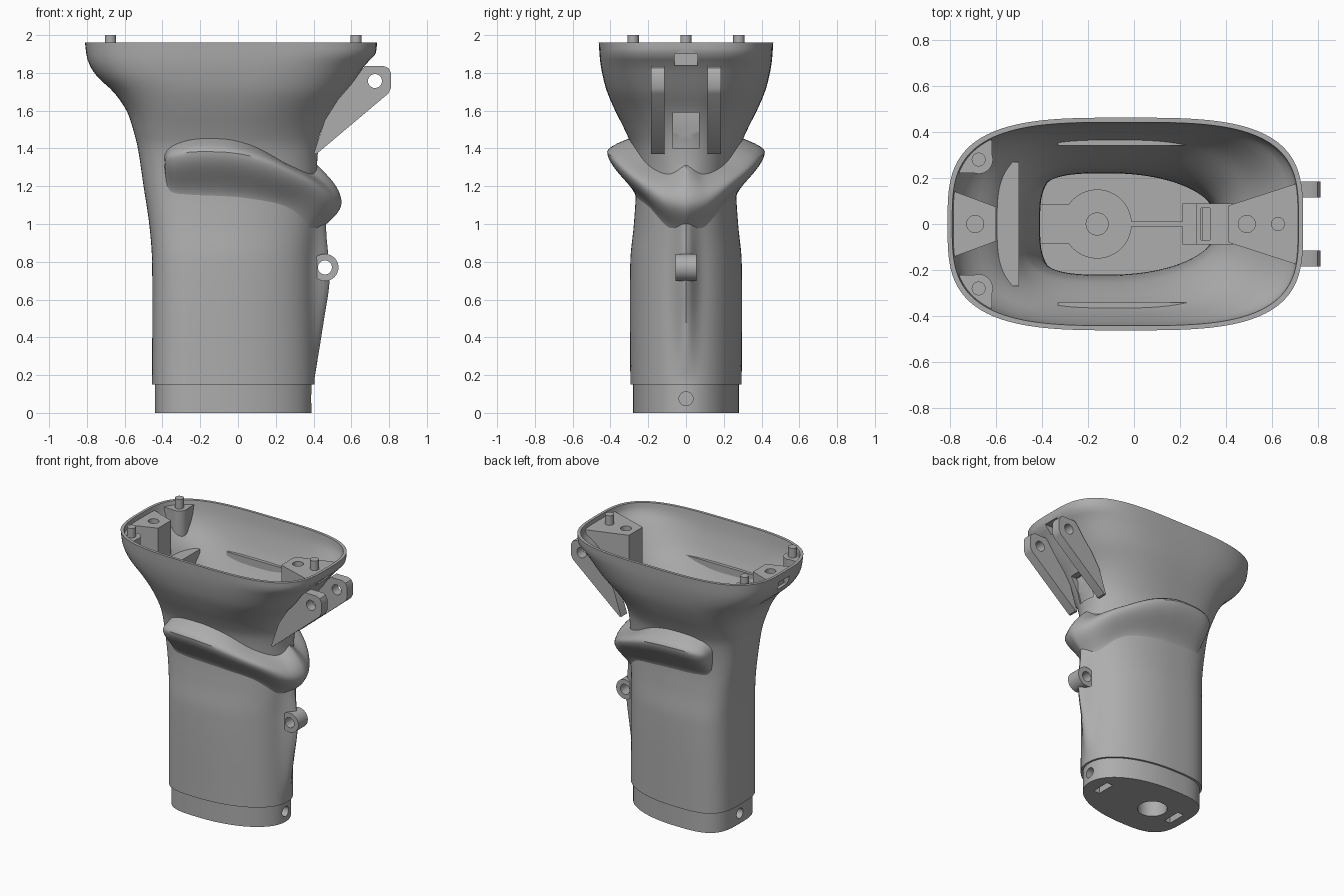
import bpy, bmesh
from math import sin, cos, pi, radians, copysign

if "Cube" in bpy.data.objects:
    bpy.data.objects.remove(bpy.data.objects["Cube"])

grey = bpy.data.materials.new("plain grey")
grey.use_nodes = True
grey.diffuse_color = (0.42, 0.42, 0.42, 1)
grey.node_tree.nodes["Principled BSDF"].inputs["Base Color"].default_value = grey.diffuse_color

SIDES = 128
helpers = []


def make(name, rings, closed=True, helper=False):
    """Skin a list of point rings into one mesh object."""
    bm = bmesh.new()
    rows = [[bm.verts.new(p) for p in ring] for ring in rings]
    n = len(rows[0])
    for low, high in zip(rows, rows[1:]):
        for i in range(n if closed else n - 1):
            j = (i + 1) % n
            bm.faces.new((low[i], low[j], high[j], high[i]))
    if closed:
        bm.faces.new(rows[0][::-1])
        bm.faces.new(rows[-1])
    bmesh.ops.recalc_face_normals(bm, faces=bm.faces)
    mesh = bpy.data.meshes.new(name)
    bm.to_mesh(mesh)
    bm.free()
    mesh.materials.append(grey)
    obj = bpy.data.objects.new(name, mesh)
    bpy.context.collection.objects.link(obj)
    if helper:
        obj.hide_render = True
        helpers.append(obj)
    return obj


def prism(name, points, axis, low, high, helper=False):
    place = {"x": lambda a, b, h: (h, a, b),
             "y": lambda a, b, h: (a, h, b),
             "z": lambda a, b, h: (a, b, h)}[axis]
    return make(name, [[place(a, b, h) for a, b in points] for h in (low, high)], helper=helper)


def box(name, x, y, z, helper=False):
    rect = [(x[0], y[0]), (x[1], y[0]), (x[1], y[1]), (x[0], y[1])]
    return prism(name, rect, "z", *z, helper)


def circle(a, b, r, n=32):
    return [(a + r * cos(2 * pi * i / n), b + r * sin(2 * pi * i / n)) for i in range(n)]


def boolean(obj, other, operation="DIFFERENCE"):
    mod = obj.modifiers.new("trim", "BOOLEAN")
    mod.object, mod.operation, mod.solver = other, operation, "EXACT"
    bpy.context.view_layer.objects.active = obj
    bpy.ops.object.modifier_apply(modifier=mod.name)
    return obj


def blend(keys, t):
    """Smooth curve through rows of (t, values...)."""
    t = min(max(t, keys[0][0]), keys[-1][0])
    i = max(k for k in range(len(keys) - 1) if keys[k][0] <= t)
    a, b = keys[i], keys[i + 1]
    p, q = keys[max(i - 1, 0)], keys[min(i + 2, len(keys) - 1)]
    h = b[0] - a[0]
    u = (t - a[0]) / h
    out = []
    for c in range(1, len(a)):
        m0 = (b[c] - p[c]) / (b[0] - p[0]) * h
        m1 = (q[c] - a[c]) / (q[0] - a[0]) * h
        out.append((2*u**3 - 3*u*u + 1) * a[c] + (u**3 - 2*u*u + u) * m0
                   + (3*u*u - 2*u**3) * b[c] + (u**3 - u*u) * m1)
    return out


# Body sections: height, back x, front x, widest x, half width, roundness
BODY = [(.15, -.455, .405, -.12, .295, 2.1), (.8, -.455, .4, -.12, .295, 2.1),
        (1, -.47, .41, -.12, .276, 2.1), (1.2, -.5, .415, -.11, .266, 2.1),
        (1.4, -.53, .425, -.1, .285, 2.2), (1.5, -.555, .45, -.09, .325, 2.3),
        (1.6, -.59, .5, -.08, .375, 2.5), (1.7, -.66, .575, -.06, .418, 2.8),
        (1.78, -.745, .63, -.05, .44, 3), (1.85, -.79, .68, -.04, .453, 3.2),
        (1.9, -.803, .728, -.04, .458, 3.4), (1.96, -.81, .735, -.04, .462, 3.4)]
# Thin ridge down the front of the grip
SPINE = [(.18, 0), (.5, .055), (.7, .085), (.85, .075), (.95, .06), (1.1, .05), (1.3, 0)]


def outline(z, angle, inset=0):
    back, front, mid, half, n = blend(BODY, z)
    c, s = cos(angle), sin(angle)
    reach, power = (front - mid, n) if c > 0 else (mid - back, 3.3)
    x = mid + copysign((reach - inset) * abs(c) ** (2 / power), c)
    return x, copysign((half - inset) * abs(s) ** (2 / power), s)


def ring(z, inset=0, spine=False, height=None):
    points = []
    for i in range(SIDES):
        x, y = outline(z, 2 * pi * i / SIDES, inset)
        if spine and x > 0:
            x += blend(SPINE, z)[0] * 2.718 ** -((y / .05) ** 2)
        points.append((x, y, z if height is None else height))
    return points


# Hollow body, collar and the solid used to trim inner parts
levels = [.15 + 1.81 * i / 60 for i in range(61)]
wall = [(.15, .045), (1.4, .045), (1.7, .04), (1.9, .024), (1.96, .02)]
body = make("grip_body", [ring(z, 0, True) for z in levels]
            + [ring(z, blend(wall, z)[0]) for z in reversed(levels) if z > .2])
collar = make("bottom_collar", [ring(.15, .015, height=h) for h in (0, .17)])
core = make("trim_core", [ring(z, .01) for z in levels], helper=True)

# Finger guard: share of sweep, top z, bottom z, bulge, crest position
GUARD = [(0, 1.32, .9, .135, .5), (.15, 1.27, .95, .115, .42), (.37, 1.315, 1.06, .11, .3),
         (.6, 1.42, 1.1, .13, .24), (.75, 1.455, 1.11, .135, .22),
         (.9, 1.425, 1.12, .1, .25), (1, 1.38, 1.12, 0, .3)]
strips = []
for i in range(-48, 49):
    top, bottom, bulge, crest = blend(GUARD, abs(i) / 48)
    angle = radians(123) * i / 48
    strip = []
    for k in range(25):
        u = k / 24
        swell = sin(pi / 2 * u / crest) if u < crest else .5 + .5 * cos(pi * (u - crest) / (1 - crest))
        z = top + (bottom - top) * u
        x, y = outline(z, angle)
        push = bulge * swell - .008 * (1 - swell)
        strip.append((x + push * cos(angle), y + push * sin(angle), z))
    strips.append(strip)
make("finger_guard", strips, closed=False)

# Strap loop on the front ridge
loop = prism("strap_loop", circle(.46, .77, .072), "y", -.055, .055)
loop_hole = prism("loop_cutter", circle(.46, .77, .037), "y", -.2, .2, True)
boolean(loop, loop_hole)
boolean(body, loop_hole)

# Pair of pivot lugs
lug_shape = [(.4, 1.37), (.415, 1.37), (.795, 1.69), (.81, 1.72), (.81, 1.8), (.797, 1.825),
             (.77, 1.837), (.675, 1.837), (.65, 1.81), (.6, 1.74), (.53, 1.66), (.46, 1.55)]
lug_hole = prism("lug_cutter", circle(.725, 1.757, .037), "y", -.3, .3, True)
for side, low in (("left", .115), ("right", -.185)):
    boolean(prism("pivot_lug_" + side, lug_shape, "y", low, low + .07), lug_hole)

# Latch window and the slotted housing behind it
boolean(body, box("window_cutter", (.4, .7), (-.07, .07), (1.4, 1.59), True))
housing = box("latch_housing", (.27, .43), (-.09, .09), (1.38, 1.6))
boolean(housing, core, "INTERSECT")
boolean(housing, box("housing_cutter", (.29, .33), (-.07, .07), (1.3, 1.7), True))

# Screw bosses at both ends, with slots under the rim
for name, shape, low, hole, slot in (
        ("front", [(.41, -.08), (.75, -.19), (.75, .19), (.41, .08)], 1.6, .49, (.66, .9)),
        ("back", [(-.6, .075), (-.83, .16), (-.83, -.16), (-.6, -.075)], 1.64, -.69, (-.9, -.76))):
    boss = boolean(prism(name + "_boss", shape, "z", low, 1.93), core, "INTERSECT")
    boolean(boss, prism("boss_cutter", circle(hole, 0, .037), "z", 1.8, 2, True))
    notch = box("notch_cutter", slot, (-.06, .06), (1.84, 1.9), True)
    boolean(boss, notch)
    boolean(body, notch)

# Corner posts, locating pins and side shelves
for side, s in (("left", 1), ("right", -1)):
    arc = [(-.675 + .062 * cos(radians(a)), .28 + .062 * sin(radians(a))) for a in range(-110, 21, 10)]
    shape = arc + [(-.62, .46), (-.82, .46), (-.82, .22)]
    post = prism("corner_post_" + side, [(x, s * y) for x, y in shape], "z", 1.66, 1.93)
    boolean(post, core, "INTERSECT")
    prism("back_pin_" + side, circle(-.675, s * .28, .03), "z", 1.85, 2)
    shelf = box("side_shelf_" + side, (-.33, .27), sorted((s * .34, s * .43)), (1.54, 1.67))
    boolean(shelf, core, "INTERSECT")
prism("front_pin", circle(.625, 0, .03), "z", 1.85, 2)
boolean(box("back_shelf", (-.7, -.5), (-.27, .27), (1.4, 1.67)), core, "INTERSECT")

# Raised details on the inner floor
prism("floor_disc", circle(-.16, 0, .15, 48), "z", .18, .225)
prism("floor_button", circle(-.16, 0, .05), "z", .2, .235)
box("floor_channel", (-.43, -.28), (-.085, .085), (.18, .22))
box("floor_rib", (-.02, .21), (-.01, .01), (.18, .22))
box("floor_block", (.21, .3), (-.09, .09), (.18, .22))

# Collar holes: both ends, round socket and two slots underneath
for low, high in ((.32, .6), (-.6, -.38)):
    boolean(collar, prism("end_cutter", circle(0, .075, .037), "x", low, high, True))
boolean(collar, prism("socket_cutter", circle(-.16, 0, .1), "z", -.1, .12, True))
for x in (.27, -.35):
    boolean(collar, box("slot_cutter", (x - .025, x + .025), (-.07, .07), (-.1, .1), True))

for helper in helpers:
    bpy.data.objects.remove(helper)

# Smooth shading with crisp edges
bpy.ops.object.select_all(action="DESELECT")
for obj in bpy.context.collection.objects:
    if obj.type == "MESH":
        obj.select_set(True)
        bpy.context.view_layer.objects.active = obj
bpy.ops.object.shade_smooth_by_angle(angle=radians(35))
